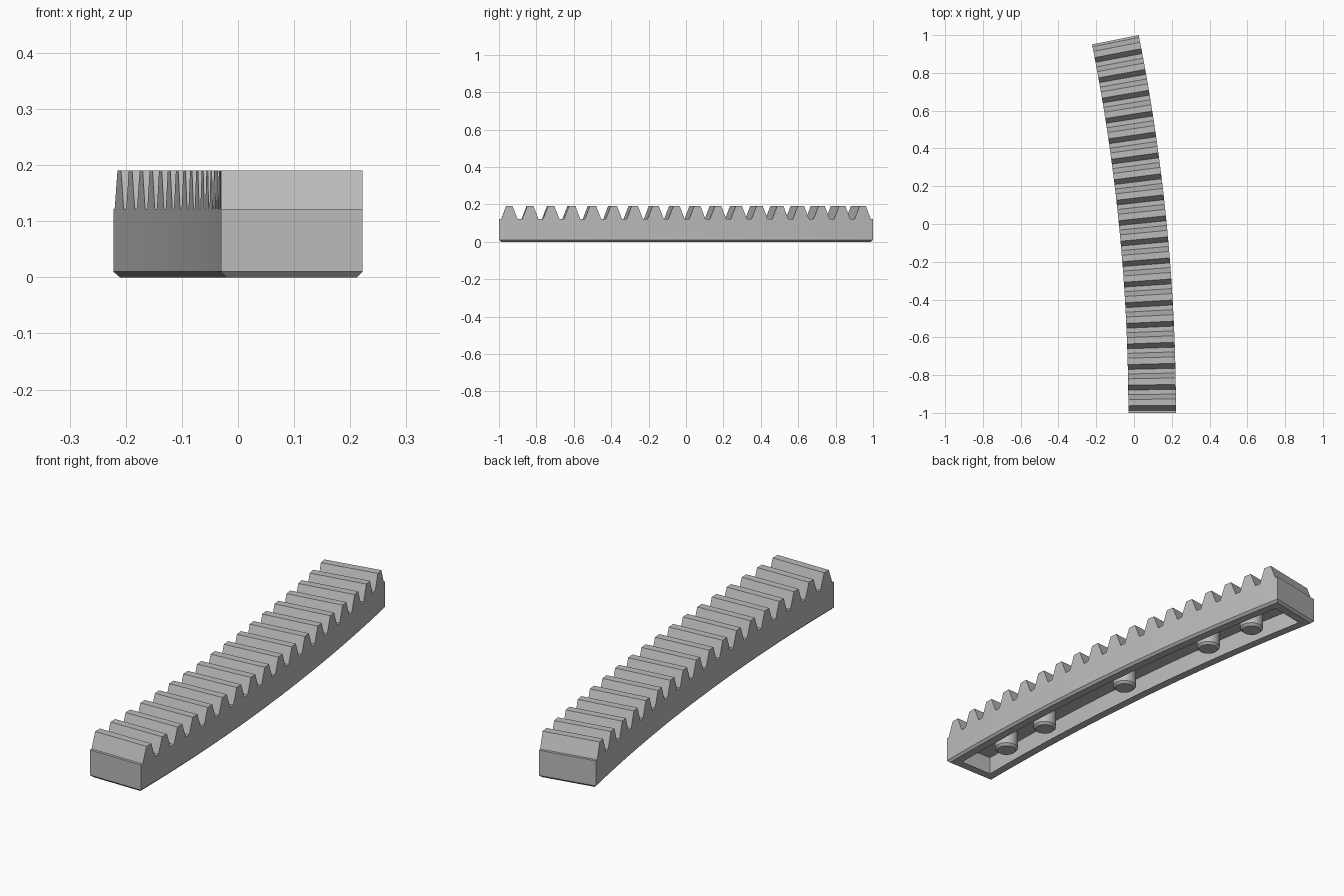
import bpy
import bmesh
from math import sin, cos, pi, radians

cube = bpy.data.objects.get("Cube")
if cube:
    bpy.data.objects.remove(cube, do_unlink=True)

SPAN = radians(11.25)          # arc swept by the rack
R_IN, R_OUT = 10.0, 10.252
R_MID = (R_IN + R_OUT) / 2
CENTRE_X = 0.222 - R_OUT
TEETH = 18
ROOT_Z, TIP_Z = 0.122, 0.19
CEILING_Z, WALL, CHAMFER = 0.08, 0.047, 0.01

grey = bpy.data.materials.new("light_grey")
grey.use_nodes = True
colour = (0.5, 0.5, 0.5, 1)
grey.diffuse_color = colour
grey.node_tree.nodes["Principled BSDF"].inputs["Base Color"].default_value = colour


def polar(angle, radius, z):
    return (CENTRE_X + radius * cos(angle), -1 + radius * sin(angle), z)


def finish(bm, name):
    bmesh.ops.recalc_face_normals(bm, faces=bm.faces)
    mesh = bpy.data.meshes.new(name)
    bm.to_mesh(mesh)
    bm.free()
    obj = bpy.data.objects.new(name, mesh)
    bpy.context.collection.objects.link(obj)
    mesh.materials.append(grey)
    bpy.ops.object.select_all(action='DESELECT')
    obj.select_set(True)
    bpy.context.view_layer.objects.active = obj
    bpy.ops.object.shade_smooth_by_angle(angle=radians(25))


def bridge(bm, a, b):
    n = len(a)
    for i in range(n):
        j = (i + 1) % n
        bm.faces.new((a[i], a[j], b[j], b[i]))


# Tooth outline along the arc: root, tip, tip, root for every tooth
stations = [(0, ROOT_Z)]
pitch = SPAN / TEETH
for k in range(TEETH):
    mid = (k + 0.5) * pitch
    for offset, z in ((-0.043, ROOT_Z), (-0.017, TIP_Z), (0.017, TIP_Z), (0.043, ROOT_Z)):
        stations.append((mid + offset / R_MID, z))
stations.append((SPAN, ROOT_Z))
count = len(stations)


def outline(bm, inset, z=None):
    """Closed loop around the rack, following the teeth when no height is given."""
    margin = inset / R_MID
    scale = 1 - 2 * margin / SPAN
    points = [(margin + a * scale, h if z is None else z) for a, h in stations]
    outer = [bm.verts.new(polar(a, R_OUT - inset, h)) for a, h in points]
    inner = [bm.verts.new(polar(a, R_IN + inset, h)) for a, h in points]
    return outer + inner[::-1]


def cap(bm, loop):
    for i in range(count - 1):
        bm.faces.new((loop[i], loop[i + 1], loop[-2 - i], loop[-1 - i]))


# Toothed body with chamfered foot and hollow underside
bm = bmesh.new()
loops = [outline(bm, 0)]
for inset, z in ((0, CHAMFER), (CHAMFER, 0), (WALL, 0), (WALL, CEILING_Z)):
    loops.append(outline(bm, inset, z))
for a, b in zip(loops, loops[1:]):
    bridge(bm, a, b)
cap(bm, loops[0])
cap(bm, loops[-1])
finish(bm, "toothed_rack")

# Chamfered pins inside the hollow
SIDES = 24
for number, part in enumerate((1 / 8, 1 / 4, 1 / 2, 3 / 4, 7 / 8), 1):
    cx, cy, _ = polar(part * SPAN, R_MID, 0)
    bm = bmesh.new()
    rings = []
    for r, z in ((0.04, 0), (0.05, CHAMFER), (0.05, CEILING_Z + 0.005)):
        rings.append([bm.verts.new((cx + r * cos(2 * pi * i / SIDES),
                                    cy + r * sin(2 * pi * i / SIDES), z))
                      for i in range(SIDES)])
    for a, b in zip(rings, rings[1:]):
        bridge(bm, a, b)
    bm.faces.new(rings[0])
    bm.faces.new(rings[-1])
    finish(bm, f"underside_pin_{number}")
